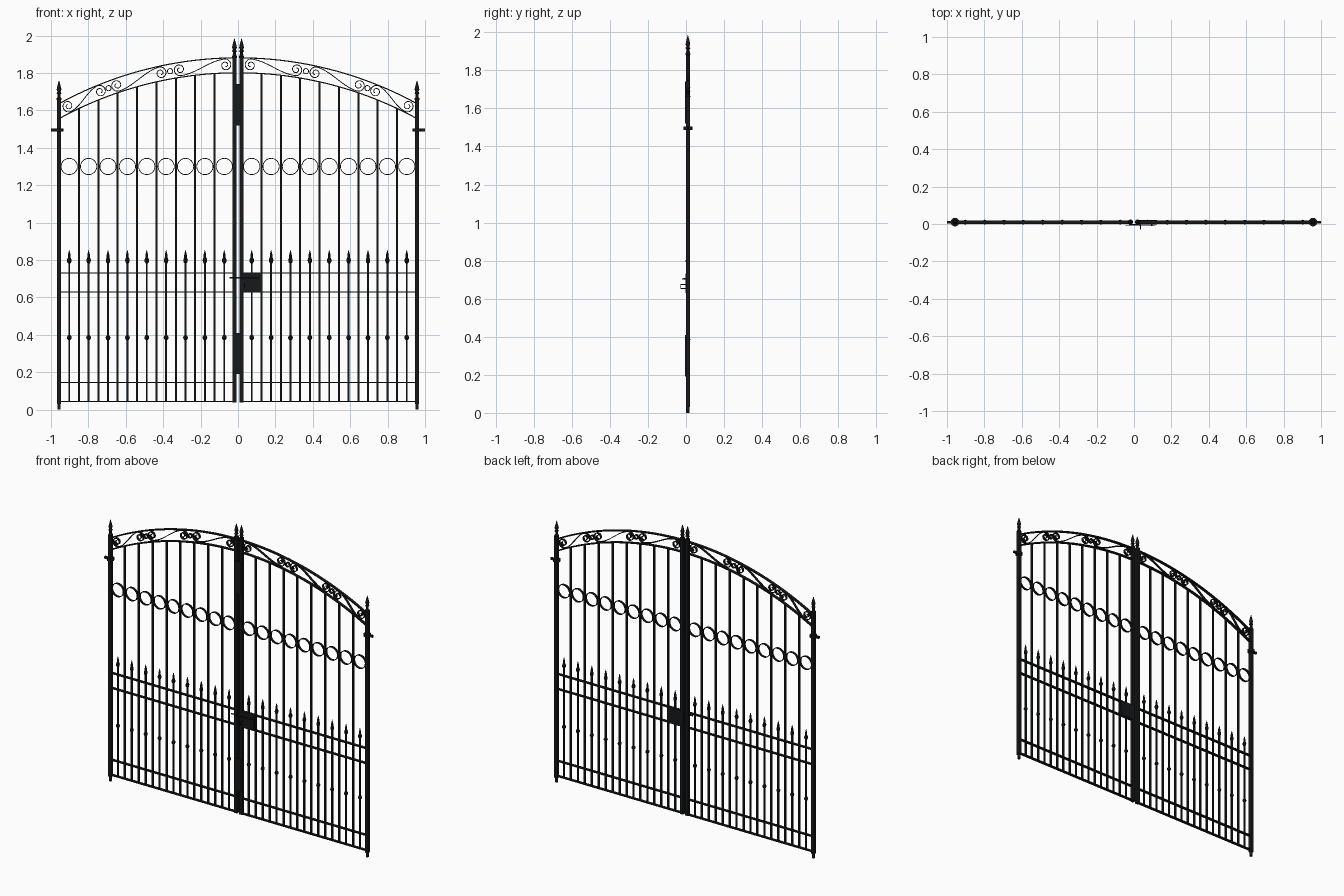
import bpy, bmesh, math
from mathutils import Vector, Matrix

if "Cube" in bpy.data.objects:
    bpy.data.objects.remove(bpy.data.objects["Cube"])

GY = 0.01                                   # centre plane of the gate
R = 1.99                                    # arch radius
POST_X, IN_X, BAY = 0.957, 0.019, 0.1036

black = bpy.data.materials.new("wrought iron black")
black.diffuse_color = (0.008, 0.009, 0.010, 1)
black.use_nodes = True
black.node_tree.nodes["Principled BSDF"].inputs["Base Color"].default_value = black.diffuse_color


def finish(bm, name, mirror=True, smooth=False):
    bmesh.ops.recalc_face_normals(bm, faces=bm.faces)
    me = bpy.data.meshes.new(name)
    bm.to_mesh(me)
    bm.free()
    me.materials.append(black)
    ob = bpy.data.objects.new(name, me)
    bpy.context.collection.objects.link(ob)
    if mirror:
        ob.modifiers.new("Mirror", "MIRROR").use_mirror_merge = False
    if smooth:
        bpy.ops.object.select_all(action='DESELECT')
        ob.select_set(True)
        bpy.context.view_layer.objects.active = ob
        bpy.ops.object.shade_smooth_by_angle(angle=math.radians(35))
    return ob


def box(bm, x0, x1, y0, y1, z0, z1):
    m = Matrix.Translation(((x0 + x1) / 2, (y0 + y1) / 2, (z0 + z1) / 2)) \
        @ Matrix.Diagonal((x1 - x0, y1 - y0, z1 - z0, 1))
    bmesh.ops.create_cube(bm, size=1, matrix=m)


def bar(bm, x, w, z0, z1):
    box(bm, x - w / 2, x + w / 2, GY - w / 2, GY + w / 2, z0, z1)


def lathe(bm, x, z, profile, n=10):
    # profile: (radius, height) pairs turned about a vertical axis
    rings = [[bm.verts.new((x + r * math.cos(2 * math.pi * k / n),
                            GY + r * math.sin(2 * math.pi * k / n), z + h))
              for k in range(n)] for r, h in profile]
    for a, b in zip(rings, rings[1:]):
        for k in range(n):
            bm.faces.new((a[k], a[(k + 1) % n], b[(k + 1) % n], b[k]))
    bm.faces.new(rings[0])
    bm.faces.new(rings[-1])


def strip(bm, pts, t, d, closed=False):
    # flat iron strip following x,z points: thickness t, depth d in y
    n, secs = len(pts), []
    for i, p in enumerate(pts):
        a = pts[(i - 1) % n] if closed or i > 0 else p
        b = pts[(i + 1) % n] if closed or i < n - 1 else p
        tan = (Vector(b) - Vector(a)).normalized()
        nx, nz = -tan.y * t / 2, tan.x * t / 2
        secs.append([bm.verts.new((p[0] + s * nx, GY + e * d / 2, p[1] + s * nz))
                     for s, e in ((1, 1), (1, -1), (-1, -1), (-1, 1))])
    for i in range(n if closed else n - 1):
        a, b = secs[i], secs[(i + 1) % n]
        for k in range(4):
            bm.faces.new((a[k], a[(k + 1) % 4], b[(k + 1) % 4], b[k]))
    if not closed:
        bm.faces.new(secs[0])
        bm.faces.new(secs[-1])


def arch(x, top):
    return top - R + math.sqrt(R * R - x * x)


def circle(x, z, r, n):
    return [(x + r * math.cos(2 * math.pi * k / n), z + r * math.sin(2 * math.pi * k / n))
            for k in range(n)]


# hinge posts and meeting posts
bm = bmesh.new()
bar(bm, -POST_X, 0.022, 0.03, 1.66)
finish(bm, "hinge_post")
bm = bmesh.new()
bar(bm, -IN_X, 0.022, 0.037, 1.90)
finish(bm, "meeting_post")

# pointed finials on the posts
spear = [(0.012, 0), (0.014, 0.008), (0.008, 0.016), (0.008, 0.03), (0.014, 0.036),
         (0.008, 0.044), (0.013, 0.056), (0.009, 0.075), (0.0008, 0.105)]
bm = bmesh.new()
lathe(bm, -POST_X, 1.655, spear)
lathe(bm, -IN_X, 1.88, spear)
finish(bm, "post_finials", smooth=True)

# pivot pins under the hinge posts
bm = bmesh.new()
lathe(bm, -POST_X, 0, [(0.009, 0), (0.009, 0.03)], 12)
finish(bm, "pivot_pin", smooth=True)

# upper hinge collar with its wall spike
bm = bmesh.new()
lathe(bm, -POST_X, 1.487, [(0.023, 0), (0.023, 0.017)], 16)
box(bm, -1.0, -0.965, GY - 0.006, GY + 0.006, 1.488, 1.503)
finish(bm, "upper_hinge", smooth=True)

# horizontal rails
bm = bmesh.new()
for z in (0.043, 0.145, 0.629, 0.73):
    box(bm, -POST_X, -IN_X, GY - 0.01, GY + 0.01, z - 0.003, z + 0.003)
finish(bm, "rails")

# arched double top rail
bm = bmesh.new()
xs = [-POST_X + (POST_X - IN_X) * k / 24 for k in range(25)]
for top in (1.881, 1.801):
    strip(bm, [(x, arch(x, top)) for x in xs], 0.006, 0.02)
finish(bm, "arched_rails", smooth=True)

# long bars up to the lower arch
bm = bmesh.new()
for k in range(1, 9):
    x = -POST_X + 0.003 + BAY * k
    bar(bm, x, 0.011, 0.043, arch(x, 1.801))
finish(bm, "long_bars")

# short bars, their spear heads and knobs, and rings above
bays = [-POST_X + 0.003 + BAY * (k + 0.5) for k in range(9)]
bm = bmesh.new()
for x in bays:
    bar(bm, x, 0.010, 0.043, 0.79)
finish(bm, "short_bars")
bm = bmesh.new()
for x in bays:
    lathe(bm, x, 0.782, [(0.006, 0), (0.011, 0.008), (0.012, 0.02), (0.007, 0.032),
                         (0.007, 0.045), (0.0008, 0.072)], 8)
    lathe(bm, x, 0.372, [(0.006, 0), (0.011, 0.006), (0.013, 0.013), (0.011, 0.02),
                         (0.006, 0.026)], 8)
finish(bm, "spear_heads_and_knobs", smooth=True)
bm = bmesh.new()
for x in bays:
    strip(bm, circle(x, 1.30, 0.0435, 32), 0.004, 0.016, True)
finish(bm, "rings", smooth=True)


# S scrolls between the arches
def scroll(bm, a, b, r=0.033):
    a, b = Vector(a), Vector(b)
    u = (b - a).normalized()
    v = Vector((-u.y, u.x))
    half = []                               # spiral from centre out to its lower side
    for k in range(31):
        th = math.radians(-90 - 540 * (1 - k / 30))
        rr = 0.008 + (r - 0.008) * k / 30
        half.append((rr * math.cos(th), rr * math.sin(th)))
    L = (b - a).length
    mid = []                                # smooth sweep across the band
    for k in range(1, 14):
        t = k / 14
        mid.append((L * t, r * (2 * t * t * (3 - 2 * t) - 1)))
    pts = half + mid + [(L - p, -q) for p, q in reversed(half)]
    strip(bm, [tuple(a + u * p + v * q) for p, q in pts], 0.0045, 0.016)


bm = bmesh.new()
for x0, x1 in ((-0.908, -0.737), (-0.647, -0.413), (-0.312, -0.067)):
    scroll(bm, (x0, arch(x0, 1.843)), (x1, arch(x1, 1.843)))
for x in (-0.692, -0.363):
    strip(bm, circle(x, arch(x, 1.843), 0.014, 16), 0.0045, 0.016, True)
finish(bm, "arch_scrolls", smooth=True)

# cover plates over the meeting gap
bm = bmesh.new()
for z0, z1 in ((0.19, 0.41), (1.52, 1.74)):
    box(bm, -0.026, 0.026, -0.005, 0.0, z0, z1)
finish(bm, "cover_plates", mirror=False)

# lock case, latch bolt and handle
bm = bmesh.new()
box(bm, 0.012, 0.122, -0.002, 0.022, 0.63, 0.733)
finish(bm, "lock_case", mirror=False)
bm = bmesh.new()
box(bm, -0.045, 0.115, -0.012, -0.007, 0.702, 0.708)
for x in (0.03, 0.09):
    box(bm, x, x + 0.008, -0.008, 0.0, 0.702, 0.708)
finish(bm, "latch_bolt", mirror=False)
bm = bmesh.new()
for z in (0.652, 0.672, 0.702):
    box(bm, 0.032, 0.038, -0.027 if z < 0.7 else -0.02, -0.001, z, z + 0.005)
box(bm, 0.032, 0.038, -0.03, -0.025, 0.652, 0.677)
finish(bm, "latch_handle", mirror=False)
